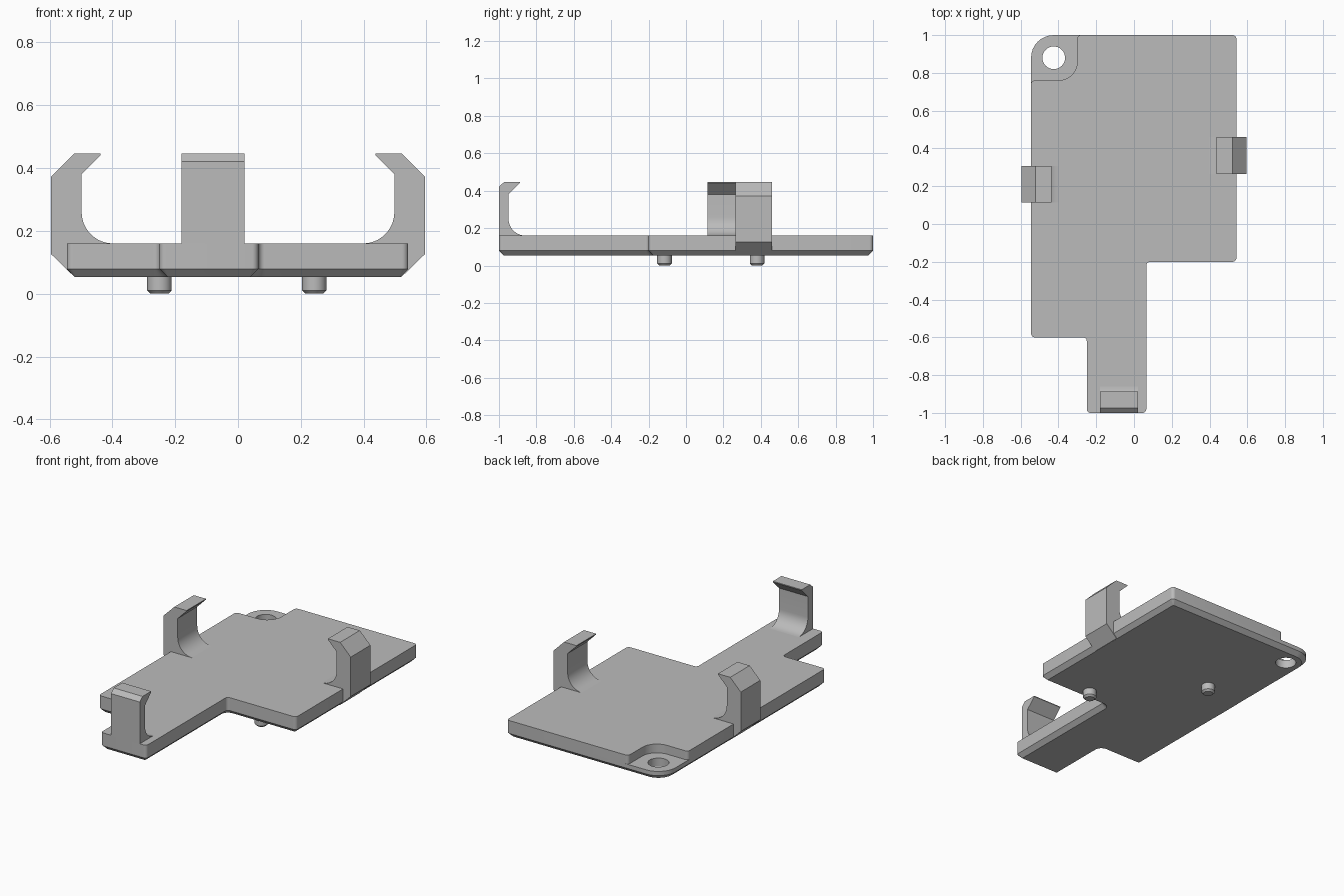
import bpy
import bmesh
from math import sin, cos, pi
from mathutils import Vector

old = bpy.data.objects.get("Cube")
if old:
    bpy.data.objects.remove(old, do_unlink=True)

grey = bpy.data.materials.new("plain grey")
grey.use_nodes = True
COLOUR = (0.5, 0.5, 0.5, 1)
grey.diffuse_color = COLOUR
grey.node_tree.nodes["Principled BSDF"].inputs["Base Color"].default_value = COLOUR


def loft(name, rings):
    """Join matching rings of points and cap both ends."""
    bm = bmesh.new()
    loops = [[bm.verts.new(p) for p in ring] for ring in rings]
    n = len(loops[0])
    for a, b in zip(loops, loops[1:]):
        for i in range(n):
            j = (i + 1) % n
            bm.faces.new((a[i], a[j], b[j], b[i]))
    bm.faces.new(loops[0][::-1])
    bm.faces.new(loops[-1])
    bmesh.ops.recalc_face_normals(bm, faces=bm.faces)
    mesh = bpy.data.meshes.new(name)
    bm.to_mesh(mesh)
    bm.free()
    mesh.materials.append(grey)
    ob = bpy.data.objects.new(name, mesh)
    bpy.context.collection.objects.link(ob)
    return ob


def smooth(ob):
    bpy.ops.object.select_all(action="DESELECT")
    ob.select_set(True)
    bpy.context.view_layer.objects.active = ob
    bpy.ops.object.shade_smooth_by_angle(angle=pi / 6)


def outline(corners, z, inset=0, steps=8):
    """Counter-clockwise right-angled outline with rounded corners."""
    pts = []
    n = len(corners)
    for i, (x, y, r) in enumerate(corners):
        p = Vector((x, y, z))
        d1 = (p - Vector((*corners[i - 1][:2], z))).normalized()
        d2 = (Vector((*corners[(i + 1) % n][:2], z)) - p).normalized()
        convex = d1.cross(d2).z > 0
        p += inset * (Vector((-d1.y, d1.x, 0)) + Vector((-d2.y, d2.x, 0)))
        r = max(r - inset if convex else r + inset, 0.002)
        c = p - r * d1 + r * d2
        for k in range(steps + 1):
            t = k / steps * pi / 2
            pts.append(c - d2 * r * cos(t) + d1 * r * sin(t))
    return pts


def disc(x, y, z, r, steps=32):
    return [Vector((x + r * cos(2 * pi * k / steps), y + r * sin(2 * pi * k / steps), z))
            for k in range(steps)]


# Plate: a chamfered lower layer, and an upper layer notched at one corner
R = 0.02
LEFT, RIGHT = -0.545, 0.542
shared = [(LEFT, -0.6, R), (-0.25, -0.6, R), (-0.25, -1, R), (0.065, -1, R),
          (0.065, -0.2, R), (RIGHT, -0.2, R), (RIGHT, 1, R)]
lower = shared + [(LEFT, 1, 0.12)]
upper = shared + [(-0.3, 1, R), (-0.3, 0.76, 0.1), (LEFT, 0.76, R)]
BOTTOM, EDGE, LEDGE, TOP = 0.053, 0.079, 0.105, 0.16

base = loft("base_plate", [outline(lower, BOTTOM, EDGE - BOTTOM),
                           outline(lower, EDGE), outline(lower, LEDGE)])
raised = loft("raised_plate", [outline(upper, LEDGE), outline(upper, TOP)])

# Screw hole in the corner ledge
cutter = loft("hole_cutter", [disc(-0.425, 0.88, z, 0.06) for z in (0, 0.2)])
cut = base.modifiers.new("hole", "BOOLEAN")
cut.operation = "DIFFERENCE"
cut.solver = "EXACT"
cut.object = cutter
bpy.context.view_layer.objects.active = base
bpy.ops.object.modifier_apply(modifier=cut.name)
bpy.data.objects.remove(cutter, do_unlink=True)
smooth(base)
smooth(raised)


def fillet(u, r, steps=10):
    """Curve from the inner clip wall at u down on to the plate."""
    return [(u - r + r * cos(t), TOP + r - r * sin(t))
            for t in (k / steps * pi / 2 for k in range(steps + 1))]


def clip(name, profile, outward, start, end):
    """Extrude a profile of (outward distance, height) sideways."""
    out = Vector(outward)
    side = Vector((abs(out.y), abs(out.x), 0))
    smooth(loft(name, [[out * u + side * s + Vector((0, 0, z)) for u, z in profile]
                       for s in (start, end)]))


# Side clips hook over the plate from both long edges
side_profile = [(0.52, BOTTOM), (0.595, 0.126), (0.595, 0.373), (0.522, 0.446),
                (0.437, 0.446), (0.437, 0.441), (0.498, 0.38)]
side_profile += fillet(0.498, 0.1) + [(0.398, LEDGE), (0.5, BOTTOM + 0.002)]
clip("right_clip", side_profile, (-1, 0, 0), 0.115, 0.308)
clip("left_clip", side_profile, (1, 0, 0), 0.265, 0.46)

# Front clip stands flush with the tongue's end
front_profile = [(1, TOP), (1, 0.421), (0.973, 0.446), (0.888, 0.446),
                 (0.888, 0.441), (0.949, 0.38)] + fillet(0.949, 0.09)
clip("front_clip", front_profile, (0, -1, 0), -0.18, 0.02)

# Locating pins underneath
for name, x, y in (("right_pin", -0.25, 0.38), ("left_pin", 0.243, -0.115)):
    smooth(loft(name, [disc(x, y, 0, 0.028), disc(x, y, 0.011, 0.039),
                       disc(x, y, BOTTOM + 0.01, 0.039)]))
